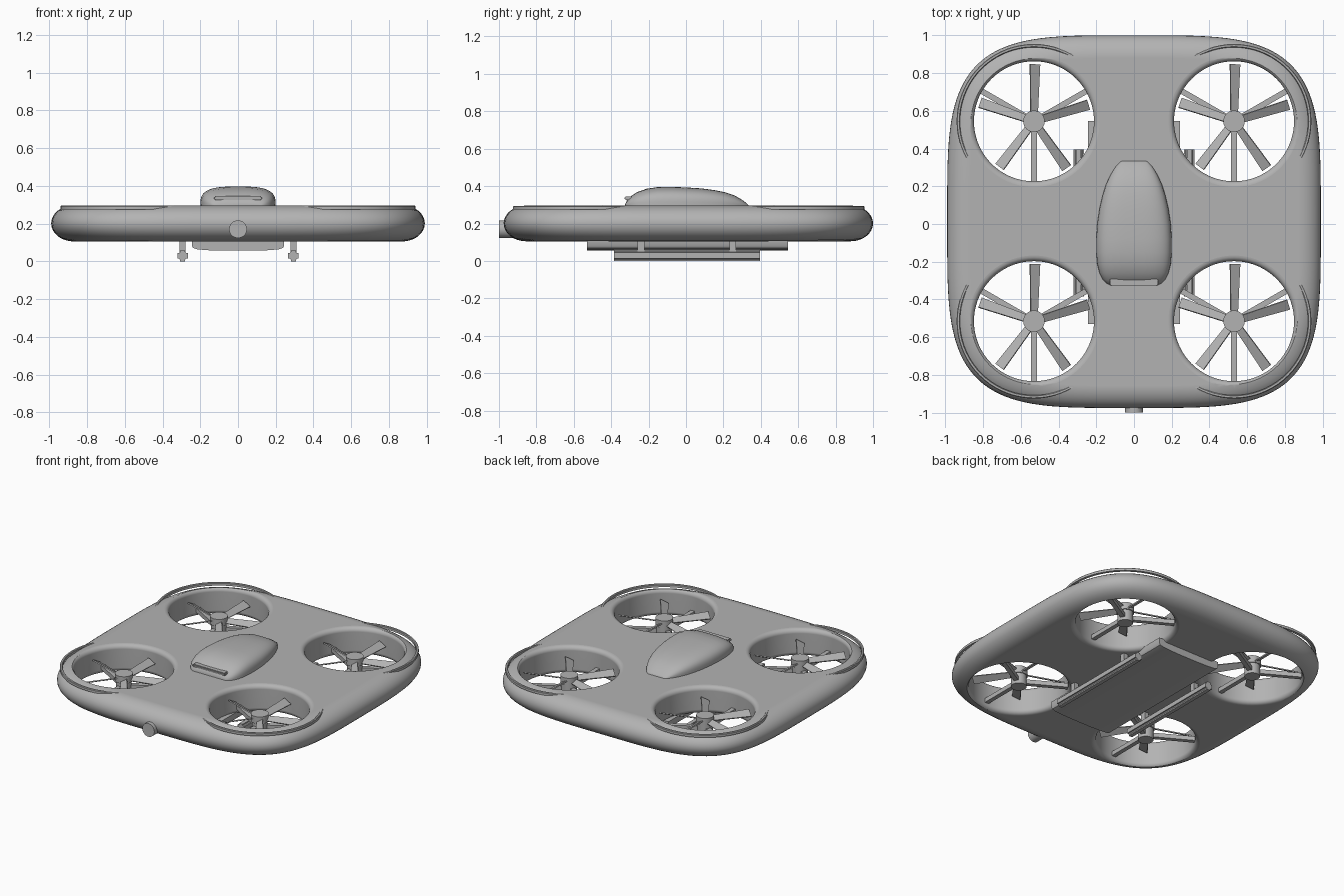
import bpy, bmesh, math
from mathutils import Matrix, Vector

if "Cube" in bpy.data.objects:
    bpy.data.objects.remove(bpy.data.objects["Cube"])

grey = bpy.data.materials.new("plain_grey")
grey.use_nodes = True
colour = (0.45, 0.45, 0.45, 1)
grey.diffuse_color = colour
grey.node_tree.nodes["Principled BSDF"].inputs["Base Color"].default_value = colour


def finish(bm, name, angle=35):
    bmesh.ops.recalc_face_normals(bm, faces=bm.faces)
    mesh = bpy.data.meshes.new(name)
    bm.to_mesh(mesh)
    bm.free()
    mesh.materials.append(grey)
    ob = bpy.data.objects.new(name, mesh)
    bpy.context.collection.objects.link(ob)
    smooth(ob, angle)
    return ob


def smooth(ob, angle):
    bpy.ops.object.select_all(action='DESELECT')
    ob.select_set(True)
    bpy.context.view_layer.objects.active = ob
    bpy.ops.object.shade_smooth_by_angle(angle=math.radians(angle))


def loft(bm, loops, caps=True, closed=False):
    """Skin a row of equal-length point loops."""
    rows = [[bm.verts.new(p) for p in loop] for loop in loops]
    pairs = list(zip(rows, rows[1:]))
    if closed:
        pairs.append((rows[-1], rows[0]))
    for a, b in pairs:
        for i in range(len(a)):
            j = (i + 1) % len(a)
            bm.faces.new((a[i], a[j], b[j], b[i]))
    if caps and not closed:
        bm.faces.new(rows[0])
        bm.faces.new(rows[-1])


def circle(x, y, z, r, n=72):
    return [(x + r * math.cos(2 * math.pi * i / n), y + r * math.sin(2 * math.pi * i / n), z) for i in range(n)]


def superpoint(t, n):
    c, s = math.cos(t), math.sin(t)
    return (math.copysign(abs(c) ** (2 / n), c), math.copysign(abs(s) ** (2 / n), s))


def add_box(bm, size, matrix):
    bmesh.ops.create_cube(bm, size=1, matrix=matrix @ Matrix.Diagonal((*size, 1)))


def add_cylinder(bm, r, depth, matrix, segments=32):
    bmesh.ops.create_cone(bm, cap_ends=True, segments=segments, radius1=r, radius2=r, depth=depth, matrix=matrix)


ROTORS = {"front_left": (0.53, -0.515), "front_right": (-0.53, -0.515),
          "rear_left": (0.53, 0.544), "rear_right": (-0.53, 0.544)}
BOTTOM, TOP = 0.105, 0.296
MID, HALF = (BOTTOM + TOP) / 2, (TOP - BOTTOM) / 2

# Rounded square hull with a soft rolled edge
bm = bmesh.new()
loops = []
for k in range(17):
    a = -math.pi / 2 + math.pi * k / 16
    inset = 0.12 * (1 - math.cos(a))
    z = MID + HALF * math.sin(a)
    loop = []
    for i in range(128):
        u, v = superpoint(2 * math.pi * i / 128, 4)
        loop.append(((0.99 - inset) * u, 0.0125 + (0.9875 - inset) * v, z))
    loops.append(loop)
loft(bm, loops)
body = finish(bm, "body")

# Flared cutters for the four ducts
for place, (x, y) in ROTORS.items():
    bm = bmesh.new()
    flare = []
    for k in range(7):
        a = math.pi / 2 * k / 6
        flare.append((0.318 + 0.03 * (1 - math.cos(a)), TOP - 0.03 + 0.03 * math.sin(a)))
    profile = [(r, 2 * MID - z) for r, z in reversed(flare)] + flare
    profile = [(profile[0][0], BOTTOM - 0.05)] + profile + [(profile[-1][0], TOP + 0.05)]
    loft(bm, [circle(x, y, z, r) for r, z in profile])
    cutter = finish(bm, "duct_cutter_" + place)
    cutter.hide_render = True
    mod = body.modifiers.new("duct", 'BOOLEAN')
    mod.operation, mod.solver, mod.object = 'DIFFERENCE', 'EXACT', cutter
    bpy.context.view_layer.objects.active = body
    bpy.ops.object.modifier_apply(modifier=mod.name)
    bpy.data.objects.remove(cutter)
smooth(body, 40)
weighted = body.modifiers.new("even_shading", 'WEIGHTED_NORMAL')
weighted.keep_sharp = True

for place, (x, y) in ROTORS.items():
    # Thin guard ring emerging at the outer corner
    bm = bmesh.new()
    ring = [(0.392, 0.275), (0.392, 0.291), (0.396, 0.295), (0.406, 0.295), (0.41, 0.291), (0.41, 0.275)]
    loft(bm, [circle(x, y, z, r) for r, z in ring], closed=True)
    finish(bm, "guard_ring_" + place)

    # Five pitched, slightly widening blades
    bm = bmesh.new()
    centre = Matrix.Translation((x, y, 0))
    for k in range(5):
        turn = Matrix.Rotation(math.radians(89 + 72 * k), 4, 'Z')
        m = centre @ turn @ Matrix.Translation((0.17, 0, 0.215)) @ Matrix.Rotation(math.radians(28), 4, 'X')
        made = bmesh.ops.create_cube(bm, size=1)["verts"]
        for v in made:
            width = 0.06 if v.co.x > 0 else 0.042
            v.co = m @ Vector((v.co.x * 0.265, v.co.y * width, v.co.z * 0.008))
    finish(bm, "blades_" + place)

    # Motor hub and its three support struts
    bm = bmesh.new()
    add_cylinder(bm, 0.057, 0.05, centre @ Matrix.Translation((0, 0, 0.22)))
    add_cylinder(bm, 0.05, 0.08, centre @ Matrix.Translation((0, 0, 0.16)))
    finish(bm, "motor_hub_" + place)
    bm = bmesh.new()
    for deg in (30, 150, 270):
        turn = Matrix.Rotation(math.radians(deg), 4, 'Z')
        add_box(bm, (0.29, 0.03, 0.03), centre @ turn @ Matrix.Translation((0.18, 0, 0.155)))
    finish(bm, "struts_" + place)

# Canopy: cross-sections of (y, half width, height above deck)
sections = [(-0.325, 0.125, 0.008), (-0.315, 0.145, 0.03), (-0.295, 0.165, 0.05), (-0.26, 0.183, 0.073),
            (-0.21, 0.195, 0.09), (-0.15, 0.2, 0.099), (-0.08, 0.2, 0.1), (0, 0.195, 0.097),
            (0.08, 0.183, 0.092), (0.15, 0.167, 0.083), (0.21, 0.148, 0.071), (0.26, 0.125, 0.054),
            (0.3, 0.1, 0.031), (0.325, 0.078, 0.012), (0.335, 0.065, 0.002)]
bm = bmesh.new()
loops = []
for y, w, h in sections:
    loop = []
    for i in range(33):
        u, v = superpoint(math.pi * i / 32, 3.2)
        loop.append((w * u, y, TOP - 0.004 + (h + 0.004) * v))
    loops.append(loop)
loft(bm, loops)
finish(bm, "canopy", 50)

# Slim bar across the canopy nose
bm = bmesh.new()
add_box(bm, (0.254, 0.045, 0.02), Matrix.Translation((0, -0.307, 0.335)))
bmesh.ops.bevel(bm, geom=list(bm.edges), offset=0.006, segments=2, affect='EDGES')
finish(bm, "nose_bar")

# Front camera
bm = bmesh.new()
add_cylinder(bm, 0.047, 0.08, Matrix.Translation((0, -0.96, 0.17)) @ Matrix.Rotation(math.pi / 2, 4, 'X'))
finish(bm, "front_camera")

# Belly pod with rounded lower edges
bm = bmesh.new()
half = [(0.245, 0.12), (0.245, 0.082), (0.237, 0.07), (0.215, 0.063), (0.15, 0.058), (0.07, 0.056)]
outline = half + [(-x, z) for x, z in reversed(half)]
loft(bm, [[(x, y, z) for x, z in outline] for y in (-0.53, 0.545)])
finish(bm, "belly_pod")

# Landing skids on short posts
for side, s in (("left", 1), ("right", -1)):
    bm = bmesh.new()
    add_box(bm, (0.055, 0.78, 0.058), Matrix.Translation((s * 0.293, 0.005, 0.029)))
    long_edges = [e for e in bm.edges if abs(e.verts[0].co.y - e.verts[1].co.y) > 0.5]
    bmesh.ops.bevel(bm, geom=long_edges, offset=0.014, segments=3, affect='EDGES')
    finish(bm, "skid_" + side)
    bm = bmesh.new()
    for y in (-0.24, 0.25):
        add_box(bm, (0.032, 0.036, 0.075), Matrix.Translation((s * 0.293, y, 0.085)))
    finish(bm, "skid_posts_" + side)
